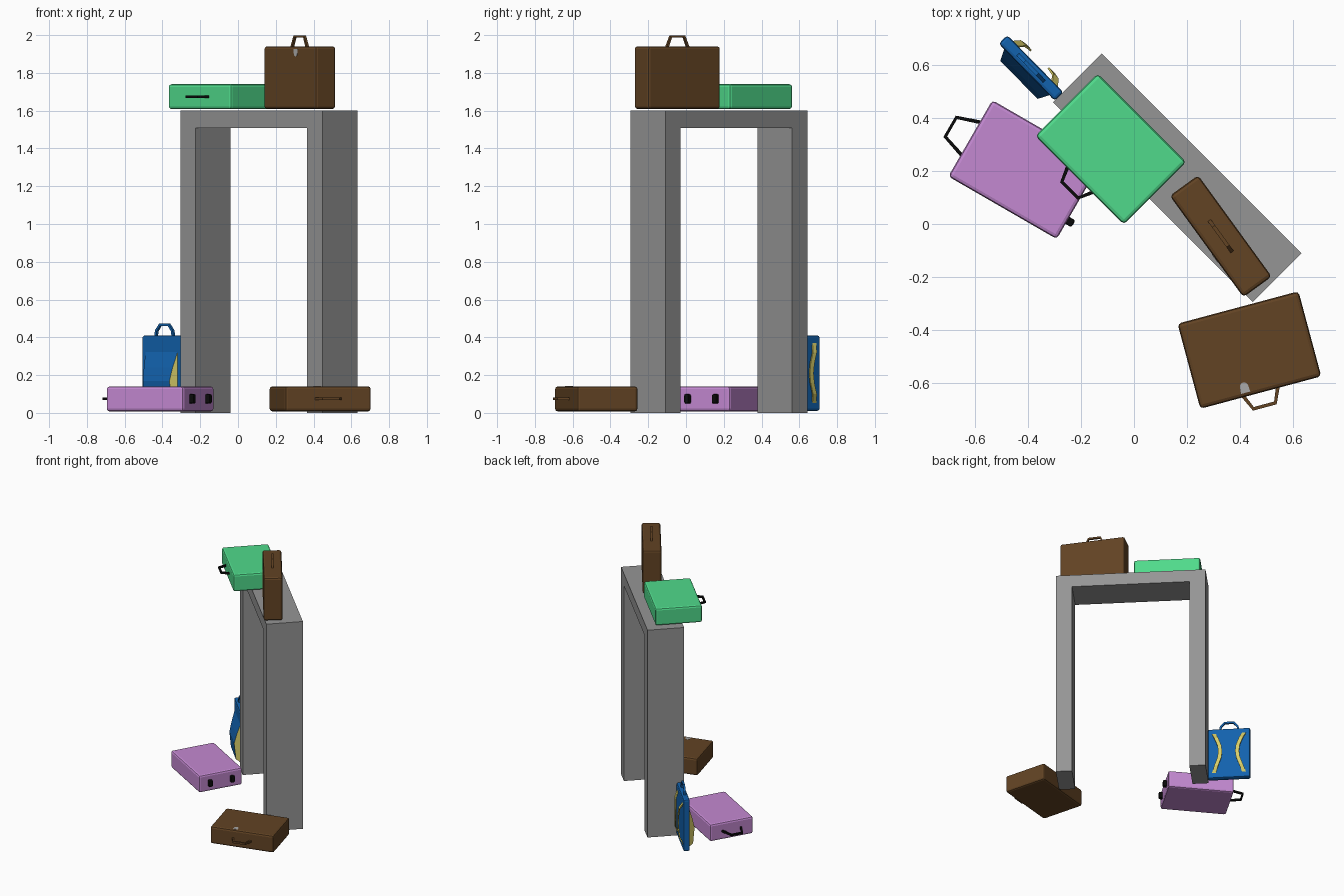
import bpy, bmesh, math
from mathutils import Matrix, Vector

if "Cube" in bpy.data.objects:
    bpy.data.objects.remove(bpy.data.objects["Cube"])


def material(name, rgb):
    m = bpy.data.materials.new(name)
    m.diffuse_color = (*rgb, 1)
    m.use_nodes = True
    m.node_tree.nodes["Principled BSDF"].inputs["Base Color"].default_value = m.diffuse_color
    return m


GREY = material("stone grey", (0.30, 0.30, 0.30))
GREEN = material("mint green", (0.08, 0.70, 0.26))
PURPLE = material("lilac", (0.55, 0.25, 0.64))
BROWN = material("leather brown", (0.122, 0.056, 0.017))
BLUE = material("backpack blue", (0.006, 0.122, 0.42))
YELLOW = material("strap yellow", (0.68, 0.61, 0.14))
BLACK = material("black", (0.003, 0.003, 0.003))
SILVER = material("sticker silver", (0.40, 0.40, 0.40))


def add_mesh(name, bm, mats, matrix):
    bmesh.ops.recalc_face_normals(bm, faces=bm.faces)
    me = bpy.data.meshes.new(name)
    bm.to_mesh(me)
    bm.free()
    for m in mats:
        me.materials.append(m)
    ob = bpy.data.objects.new(name, me)
    ob.matrix_world = matrix
    bpy.context.collection.objects.link(ob)
    return ob


def box(name, centre, size, mat, matrix, bevel=0.0, segments=2):
    bm = bmesh.new()
    bmesh.ops.create_cube(bm, size=1, matrix=Matrix.Translation(centre) @ Matrix.Diagonal((*size, 1)))
    if bevel:
        bmesh.ops.bevel(bm, geom=bm.edges[:], offset=bevel, segments=segments,
                        profile=0.5, affect='EDGES')
    return add_mesh(name, bm, [mat], matrix)


def sweep(name, pts, side, half_w, half_t, mat, matrix):
    """Rectangular bar following pts; side is the fixed width direction."""
    bm = bmesh.new()
    pts = [Vector(p) for p in pts]
    side = Vector(side)
    rings = []
    for i, p in enumerate(pts):
        t = (pts[min(i + 1, len(pts) - 1)] - pts[max(i - 1, 0)]).normalized()
        n = t.cross(side).normalized()
        rings.append([bm.verts.new(p + side * a * half_w + n * b * half_t)
                      for a, b in ((-1, -1), (1, -1), (1, 1), (-1, 1))])
    for r, s in zip(rings, rings[1:]):
        for k in range(4):
            bm.faces.new((r[k], r[(k + 1) % 4], s[(k + 1) % 4], s[k]))
    bm.faces.new(rings[0])
    bm.faces.new(rings[-1])
    return add_mesh(name, bm, [mat], matrix)


def place(x, y, z, angle):
    return Matrix.Translation((x, y, z)) @ Matrix.Rotation(math.radians(angle), 4, 'Z')


# Tall gate: two legs and a top slab
L, W, T = 1.065, 0.26, 0.115
gate = place(0.163, 0.175, 0, -45)
box("gate_top", (0, 0, 1.554), (L, W, 0.094), GREY, gate)
for s, side in ((-1, "left"), (1, "right")):
    box("gate_leg_" + side, (s * (L - T) / 2, 0, 0.7535), (T, W, 1.507), GREY, gate)

# Suitcases: local frame lies flat, handle on the -y side
CX, CY, CZ = 0.472, 0.332, 0.132


def suitcase(name, mat, handle_mat, matrix, sticker=False, trolley=False):
    box(name + "_body", (0, 0, 0), (CX, CY, CZ), mat, matrix, 0.014)
    base, tip, out = (0.072, 0.042, 0.085) if trolley else (0.068, 0.043, 0.052)
    edge = CX / 2 if trolley else CY / 2
    pts = [(-base, -edge + 0.005, 0), (-tip, -edge - out, 0),
           (tip, -edge - out, 0), (base, -edge + 0.005, 0)]
    turn = Matrix.Rotation(math.radians(-90), 4, 'Z') if trolley else Matrix()
    sweep(name + "_handle", pts, (0, 0, 1), 0.007, 0.007, handle_mat, matrix @ turn)
    if trolley:
        for s in (-1, 1):
            box(f"{name}_wheel_{'near' if s < 0 else 'far'}", (CX / 2 + 0.01, s * 0.085, 0),
                (0.032, 0.03, 0.05), BLACK, matrix, 0.008)
    if sticker:
        # plain rounded-top plate
        bm = bmesh.new()
        r = 0.016
        top = [(r * math.cos(a), r * math.sin(a)) for a in (math.pi * i / 6 for i in range(7))]
        f = bm.faces.new([bm.verts.new((x - 0.055, y - 0.128, CZ / 2 - 0.001))
                          for x, y in top + [(-0.018, -0.024), (0.018, -0.024)]])
        g = bmesh.ops.extrude_face_region(bm, geom=[f])["geom"]
        bmesh.ops.translate(bm, vec=(0, 0, 0.003), verts=[v for v in g if isinstance(v, bmesh.types.BMVert)])
        add_mesh(name + "_sticker", bm, [SILVER], matrix)


stand = Matrix.Rotation(math.radians(-90), 4, 'X')
suitcase("green_suitcase", GREEN, BLACK, place(-0.0875, 0.2825, 1.674, -45))
suitcase("lilac_trolley_case", PURPLE, BLACK, place(-0.4125, 0.205, 0.074, -30), trolley=True)
suitcase("brown_suitcase_flat", BROWN, BROWN, place(0.435, -0.475, 0.074, 15), sticker=True)
suitcase("brown_suitcase_upright", BROWN, BROWN, place(0.327, -0.046, 1.775, 126) @ stand, sticker=True)

# Backpack: straps on local +y, pocket on local -y
bag = place(-0.388, 0.588, 0, -45.5)
box("backpack_body", (0, 0, 0.21), (0.302, 0.046, 0.40), BLUE, bag, 0.012)

# Wedge pocket with yellow side gussets
bm = bmesh.new()
profile = [(-0.015, 0.35), (-0.048, 0.24), (-0.064, 0.17), (-0.052, 0.05), (-0.015, 0.03)]
sides = [[bm.verts.new((s * (0.125 + (y + 0.015) * 0.5), y, z)) for y, z in profile] for s in (-1, 1)]
n = len(profile)
for v in sides:
    bm.faces.new(v).material_index = 1
for i in range(n):
    j = (i + 1) % n
    bm.faces.new((sides[0][i], sides[0][j], sides[1][j], sides[1][i]))
add_mesh("backpack_pocket", bm, [BLUE, YELLOW], bag)

# Shoulder straps bowed towards the middle
for s, side in ((-1, "left"), (1, "right")):
    pts = [(s * x, y, z) for x, y, z in ((0.108, 0.018, 0.05), (0.088, 0.042, 0.10), (0.066, 0.046, 0.16),
           (0.060, 0.046, 0.21), (0.066, 0.046, 0.26), (0.088, 0.042, 0.32), (0.108, 0.018, 0.37))]
    sweep("backpack_strap_" + side, pts, (1, 0, 0), 0.014, 0.004, YELLOW, bag)

# Top carry loop
loop = [(-0.066, 0, 0.40), (-0.060, 0, 0.435), (-0.032, 0, 0.467),
        (0.032, 0, 0.467), (0.060, 0, 0.435), (0.066, 0, 0.40)]
sweep("backpack_loop", loop, (0, 1, 0), 0.007, 0.007, BLUE, bag)
